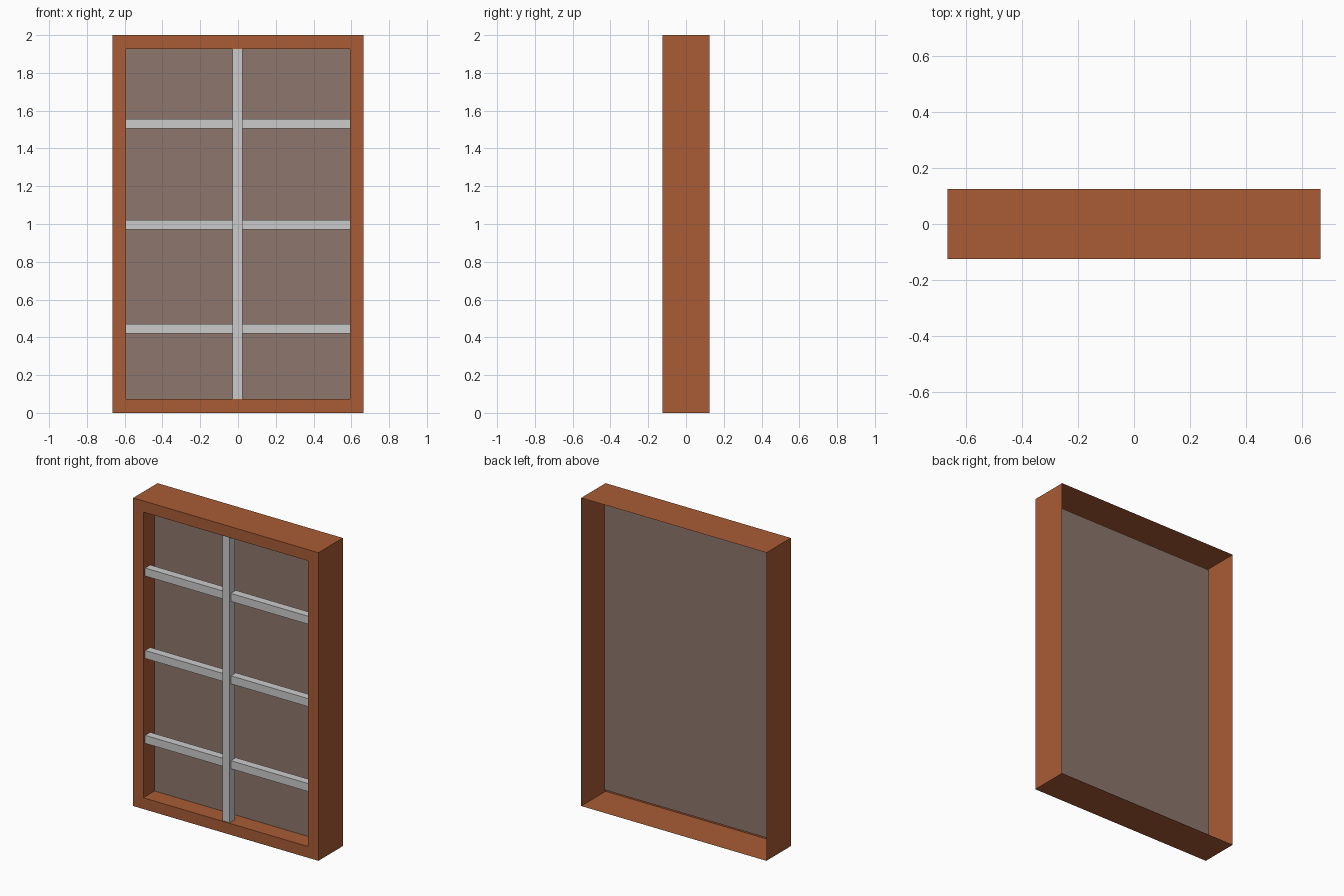
import bpy, bmesh, math
from mathutils import Matrix

if "Cube" in bpy.data.objects:
    bpy.data.objects.remove(bpy.data.objects["Cube"])

W, D, H = 1.33, 0.25, 2.0      # outer size
RIM = 0.073                    # width of the front rim
RECESS = 0.115                 # depth of the opening in front of the pane
IN_X = W / 2 - RIM             # half width of the opening


def material(name, rgb):
    m = bpy.data.materials.new(name)
    m.diffuse_color = (*rgb, 1)
    m.use_nodes = True
    m.node_tree.nodes["Principled BSDF"].inputs["Base Color"].default_value = m.diffuse_color
    return m


def finish(name, bm, mat):
    me = bpy.data.meshes.new(name)
    bm.to_mesh(me)
    bm.free()
    me.materials.append(mat)
    ob = bpy.data.objects.new(name, me)
    bpy.context.collection.objects.link(ob)
    return ob


def box(bm, size, loc):
    mat = Matrix.Translation(loc) @ Matrix.Diagonal((*size, 1))
    bmesh.ops.create_cube(bm, size=1, matrix=mat)


def bar(name, x0, x1, y0, y1, z0, z1):
    bm = bmesh.new()
    box(bm, (x1 - x0, y1 - y0, z1 - z0),
        ((x0 + x1) / 2, (y0 + y1) / 2, (z0 + z1) / 2))
    return finish(name, bm, bar_mat)


wood = material("wood", (0.395, 0.106, 0.036))
pane_mat = material("pane", (0.27, 0.182, 0.153))
bar_mat = material("bar_grey", (0.604, 0.604, 0.604))

# Window frame: hollow shell, open at the back, with a recessed front opening
bm = bmesh.new()
box(bm, (W, D, H), (0, 0, H / 2))
bm.normal_update()
front = next(f for f in bm.faces if f.normal.y < -0.9)
back = next(f for f in bm.faces if f.normal.y > 0.9)
bmesh.ops.inset_individual(bm, faces=[front], thickness=RIM,
                           use_even_offset=True)
bmesh.ops.inset_individual(bm, faces=[front], thickness=0, depth=-RECESS)
bmesh.ops.delete(bm, geom=[front, back], context='FACES_ONLY')
finish("window_frame", bm, wood)

# Pane closing the recess
bm = bmesh.new()
pane_y = -D / 2 + RECESS
bmesh.ops.create_grid(
    bm, x_segments=1, y_segments=1, size=1,
    matrix=Matrix.Translation((0, pane_y, H / 2))
    @ Matrix.Rotation(math.pi / 2, 4, 'X')
    @ Matrix.Diagonal((IN_X, H / 2 - RIM, 1, 1)))
finish("window_pane", bm, pane_mat)

# Upright glazing bar
bar("upright_bar", -0.028, 0.023, -0.118, -0.063, RIM, H - RIM)

# Crossbars, set slightly behind the upright
for i, z in enumerate((0.445, 0.996, 1.531)):
    bar(f"crossbar_{i + 1}", -IN_X, IN_X,
        -0.106, -0.054, z - 0.026, z + 0.026)
